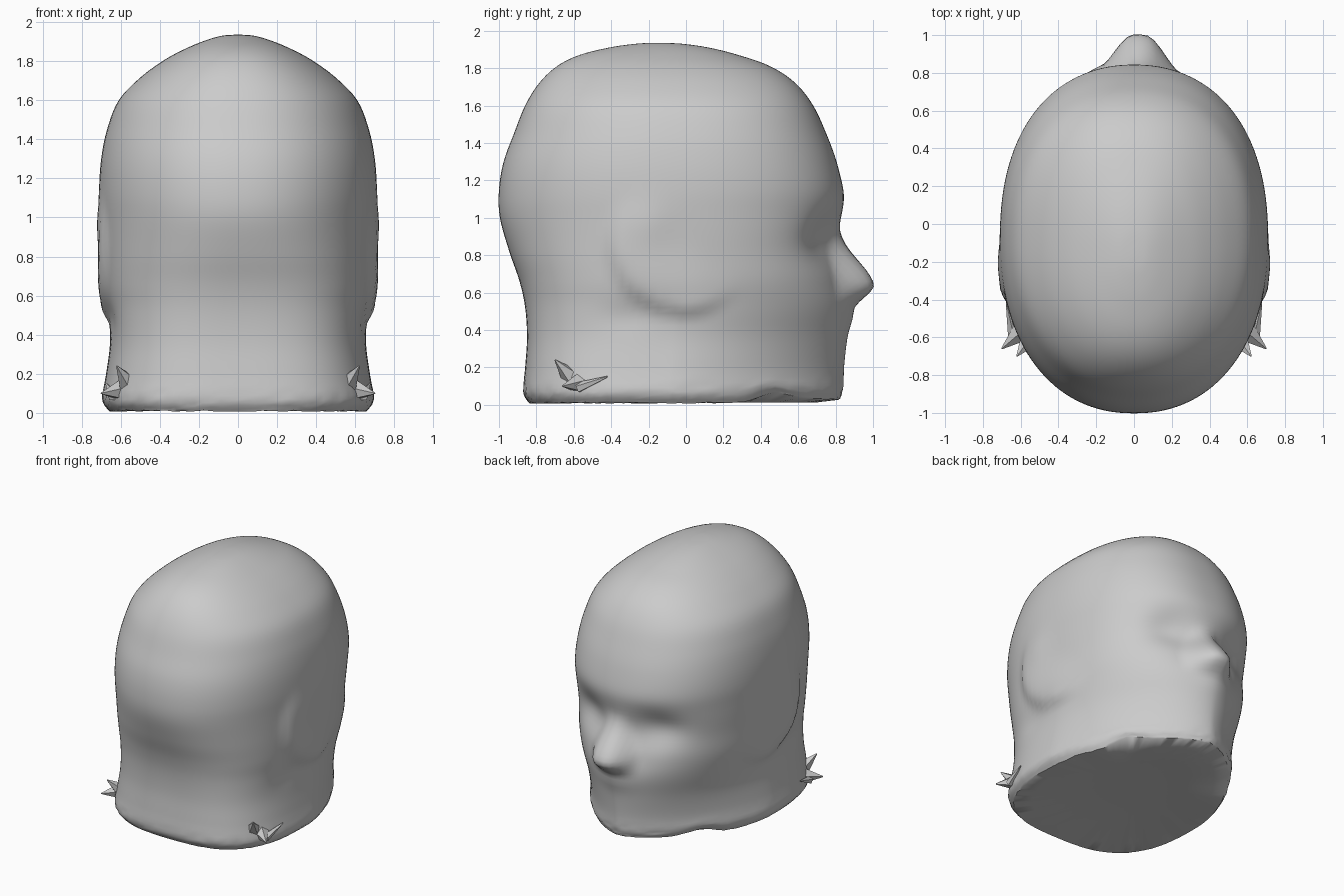
import bpy, bmesh, math, random
from mathutils import Vector

if "Cube" in bpy.data.objects:
    bpy.data.objects.remove(bpy.data.objects["Cube"], do_unlink=True)
random.seed(4)

clay = bpy.data.materials.new("grey clay")
clay.use_nodes = True
GREY = (0.6, 0.6, 0.6, 1)
clay.diffuse_color = GREY
clay.node_tree.nodes["Principled BSDF"].inputs["Base Color"].default_value = GREY

# Head cross-sections: height, half width, back edge, front edge
SECTIONS = [
    (0.01, 0.66, -0.84, 0.82), (0.07, 0.695, -0.87, 0.84), (0.2, 0.675, -0.86, 0.845),
    (0.36, 0.655, -0.85, 0.86), (0.52, 0.665, -0.86, 0.87), (0.66, 0.685, -0.89, 0.84),
    (0.82, 0.695, -0.945, 0.81), (1.0, 0.705, -0.995, 0.825), (1.15, 0.71, -1.0, 0.835),
    (1.3, 0.70, -0.975, 0.805), (1.45, 0.67, -0.92, 0.75), (1.6, 0.61, -0.86, 0.68),
    (1.72, 0.495, -0.785, 0.585), (1.81, 0.37, -0.69, 0.45), (1.87, 0.255, -0.57, 0.28),
    (1.91, 0.155, -0.41, 0.12), (1.93, 0.08, -0.27, -0.02), (1.935, 0.02, -0.18, -0.13),
]
STEPS, SEGMENTS = 5, 128


def gauss(a, b, width_a, width_b):
    return math.exp(-(a / width_a) ** 2 - (b / width_b) ** 2)


def smooth(a, b, v):
    t = min(1, max(0, (v - a) / (b - a)))
    return t * t * (3 - 2 * t)


def sections():
    """Smoothly interpolated cross-sections from the base to the crown."""
    last = len(SECTIONS) - 1
    for i in range(last):
        p0, p1, p2, p3 = (SECTIONS[min(last, max(0, k))] for k in range(i - 1, i + 3))
        for s in range(STEPS):
            t = s / STEPS
            yield [0.5 * (2 * b + (c - a) * t + (2 * a - 5 * b + 4 * c - d) * t * t
                          + (3 * b - a - 3 * c + d) * t ** 3)
                   for a, b, c, d in zip(p0, p1, p2, p3)]
    yield SECTIONS[last]


def sculpt(x, y, z):
    """Push the plain head surface into features."""
    side = math.copysign(1, x)
    if y > 0.2:
        # Eye sockets, brow ridge and upper lip
        y -= 0.06 * gauss(abs(x) - 0.29, z - 0.89, 0.17, 0.13)
        y += 0.01 * gauss(x, z - 1.08, 0.4, 0.1)
        y += 0.025 * gauss(x, z - 0.5, 0.14, 0.1)
        # Nose: long slope above the tip, short undercut below it
        rise = smooth(0.98, 0.64, z) if z > 0.65 else smooth(0.5, 0.65, z)
        spread = 0.11 + 0.1 * smooth(0.95, 0.65, z)
        across = max(0, 1 - abs(x - 0.03) / spread)
        y += 0.16 * rise * smooth(-0.1, 0.85, across)
    # Swollen ear patch with a crisp lower rear rim
    if abs(x) > 0.4:
        reach = math.hypot(y + 0.02, z - 0.87)
        toward_rim = smooth(-0.05, 0.3, -(y + 0.02) * 0.65 - (z - 0.87) * 0.75)
        x += side * 0.033 * smooth(0.43, 0.33, reach) * toward_rim
        x -= side * 0.015 * gauss(y + 0.3, z - 0.47, 0.15, 0.08)
        x += side * 0.015 * gauss(y + 0.2, z - 0.98, 0.12, 0.12)
    # Arched cut under the jaw
    if z < 0.2:
        lift = 0.02 * smooth(0.3, 0.5, y) + 0.035 * gauss(y - 0.46, 0, 0.12, 1)
        z += lift * smooth(0.2, 0.0, z)
    return x, y, z


def head():
    bm = bmesh.new()
    rings = []
    for z, half, back, front in sections():
        low = smooth(1.05, 0.3, z)
        jaw = smooth(0.95, 0.1, z)
        middle = (front + back) / 2 - 0.08 * low
        ring = []
        for k in range(SEGMENTS):
            a = math.tau * k / SEGMENTS
            c, s = math.cos(a), math.sin(a)
            # Squarer nape and narrower jaw lower down
            power = 2.28 - 0.66 * jaw if s > 0 else 2.2 + 0.7 * low
            depth = front - middle if s > 0 else middle - back
            x = half * math.copysign(abs(c) ** (2 / power), c)
            y = middle + depth * math.copysign(abs(s) ** (2 / power), s)
            # Torn lower edge
            tear = random.uniform(-1, 1) * smooth(0.17, 0.02, z) * 0.006
            x, y, z2 = sculpt(x * (1 + tear), y * (1 + tear), z)
            ring.append(bm.verts.new((x, y, max(0.003, z2 + tear * 0.7))))
        rings.append(ring)
    for lower, upper in zip(rings, rings[1:]):
        for k in range(SEGMENTS):
            n = (k + 1) % SEGMENTS
            bm.faces.new((lower[k], lower[n], upper[n], upper[k]))
    bm.faces.new(rings[-1])
    # Gently hollow underside
    inner = rings[0]
    for scale, height in ((0.85, 0.012), (0.55, 0.03), (0.2, 0.03)):
        ring = [bm.verts.new((v.co.x * scale, v.co.y * scale, height)) for v in rings[0]]
        for k in range(SEGMENTS):
            n = (k + 1) % SEGMENTS
            bm.faces.new((inner[n], inner[k], ring[k], ring[n]))
        inner = ring
    bm.faces.new(inner[::-1])
    finish(bm, "head", 50)


def finish(bm, name, angle):
    bmesh.ops.recalc_face_normals(bm, faces=bm.faces)
    mesh = bpy.data.meshes.new(name)
    bm.to_mesh(mesh)
    bm.free()
    mesh.materials.append(clay)
    obj = bpy.data.objects.new(name, mesh)
    bpy.context.collection.objects.link(obj)
    bpy.ops.object.select_all(action="DESELECT")
    obj.select_set(True)
    bpy.context.view_layer.objects.active = obj
    bpy.ops.object.shade_smooth_by_angle(angle=math.radians(angle))


def spike(name, base, tip, radius):
    """Faceted shard pointing from the base to the tip."""
    base, tip = Vector(base), Vector(tip)
    bm = bmesh.new()
    bmesh.ops.create_cone(bm, segments=5, radius1=radius, radius2=0.004,
                          depth=(tip - base).length, cap_ends=True)
    turn = (tip - base).to_track_quat("Z", "Y")
    for v in bm.verts:
        v.co = turn @ v.co + (base + tip) / 2
    finish(bm, name, 20)


head()
# Torn shards at the rear of the neck
for name, s in (("left", 1), ("right", -1)):
    spike(name + "_outer_shard", (s * 0.56, -0.54, 0.12), (s * 0.70, -0.66, 0.10), 0.075)
    spike(name + "_upper_shard", (s * 0.54, -0.59, 0.12), (s * 0.62, -0.70, 0.24), 0.07)
    spike(name + "_side_shard", (s * 0.64, -0.58, 0.09), (s * 0.675, -0.42, 0.15), 0.03)
